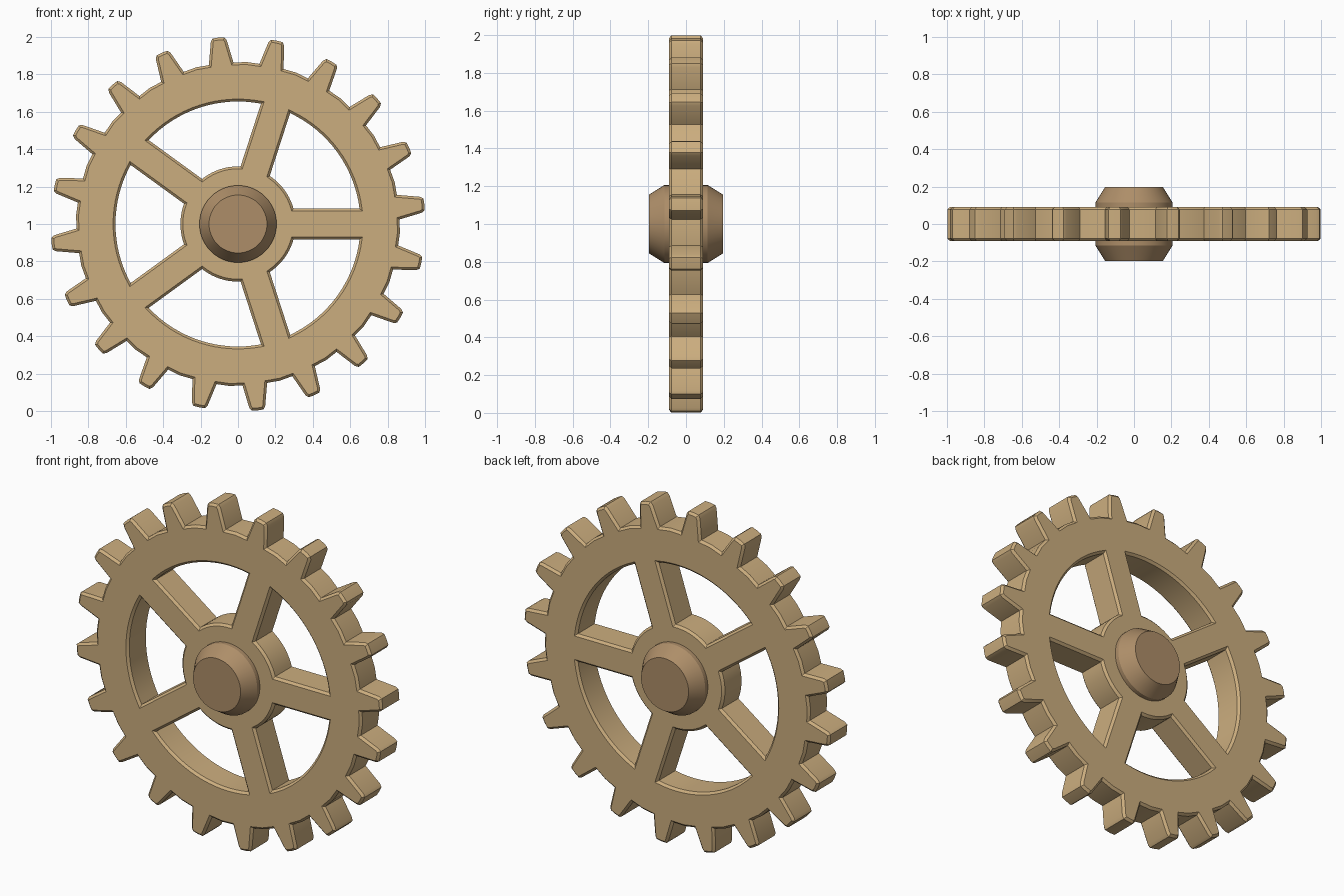
import bpy, bmesh
from math import radians, sin, cos, asin, atan2, hypot, pi

if "Cube" in bpy.data.objects:
    bpy.data.objects.remove(bpy.data.objects["Cube"])

THICK, CHAMFER, CENTRE_Z = 0.09, 0.013, 1.0


def material(name, rgb):
    m = bpy.data.materials.new(name)
    m.diffuse_color = (*rgb, 1)
    m.use_nodes = True
    m.node_tree.nodes["Principled BSDF"].inputs["Base Color"].default_value = m.diffuse_color
    return m


def polar(r, a):
    return (r * cos(a), r * sin(a))


def arc(r, a0, a1, n):
    return [polar(r, a0 + (a1 - a0) * i / n) for i in range(n + 1)]


def add_loop(curve, pts):
    s = curve.splines.new('POLY')
    s.points.add(len(pts) - 1)
    for p, (x, y) in zip(s.points, pts):
        p.co = (x, y, 0, 1)
    s.use_cyclic_u = True


def finish(obj, mat):
    obj.data.materials.append(mat)
    bpy.ops.object.select_all(action='DESELECT')
    bpy.context.view_layer.objects.active = obj
    obj.select_set(True)
    bpy.ops.object.shade_smooth_by_angle(angle=radians(30))


# Toothed outline: 20 tapered teeth with clipped tips
outline = []
half_tooth = [(0.861, 0.066), (0.983, 0.043), (1.0, 0.032)]   # radial, half width
for k in range(20):
    a = radians(6 + 18 * k)
    flank = [(u, -v) for u, v in half_tooth] + [(1.002, 0)] + half_tooth[::-1]
    outline += [polar(hypot(u, v), a + atan2(v, u)) for u, v in flank]
    outline.append(polar(0.867, a + radians(9)))

curve = bpy.data.curves.new("gear_profile", 'CURVE')
curve.dimensions = '2D'
curve.fill_mode = 'BOTH'
curve.extrude = THICK - CHAMFER
curve.bevel_depth = CHAMFER
curve.bevel_resolution = 0
curve.offset = -CHAMFER
add_loop(curve, outline)

# Five windows leave parallel-sided spokes between rim and hub
R_HUB, R_RIM, SPOKE = 0.308, 0.655, 0.082
for k in range(5):
    a0, a1 = radians(72 * k), radians(72 * (k + 1))
    i, o = asin(SPOKE / R_HUB), asin(SPOKE / R_RIM)
    add_loop(curve, arc(R_RIM, a0 + o, a1 - o, 16) + arc(R_HUB, a1 - i, a0 + i, 10))

# Gear wheel mesh from the bevelled profile
temp = bpy.data.objects.new("gear_profile", curve)
bpy.context.collection.objects.link(temp)
mesh = bpy.data.meshes.new_from_object(temp.evaluated_get(bpy.context.evaluated_depsgraph_get()))
bpy.data.objects.remove(temp)
bm = bmesh.new()
bm.from_mesh(mesh)
bmesh.ops.remove_doubles(bm, verts=bm.verts, dist=1e-5)
bmesh.ops.recalc_face_normals(bm, faces=bm.faces)
bm.to_mesh(mesh)
bm.free()
gear = bpy.data.objects.new("gear_wheel", mesh)
bpy.context.collection.objects.link(gear)
gear.rotation_euler.x = pi / 2
gear.location.z = CENTRE_Z
finish(gear, material("light_wood", (0.60, 0.42, 0.21)))

# Axle: round peg with tapered ends
N = 48
bm = bmesh.new()
rings = [[bm.verts.new((*polar(r, 2 * pi * j / N), z)) for j in range(N)]
         for r, z in [(0.155, -0.197), (0.206, -0.115), (0.206, 0.115), (0.155, 0.197)]]
for lo, hi in zip(rings, rings[1:]):
    for j in range(N):
        n = (j + 1) % N
        bm.faces.new((lo[j], lo[n], hi[n], hi[j]))
bm.faces.new(rings[0][::-1])
bm.faces.new(rings[-1])
mesh = bpy.data.meshes.new("axle")
bm.to_mesh(mesh)
bm.free()
axle = bpy.data.objects.new("axle", mesh)
bpy.context.collection.objects.link(axle)
axle.rotation_euler.x = pi / 2
axle.location.z = CENTRE_Z
finish(axle, material("dark_wood", (0.42, 0.27, 0.14)))
